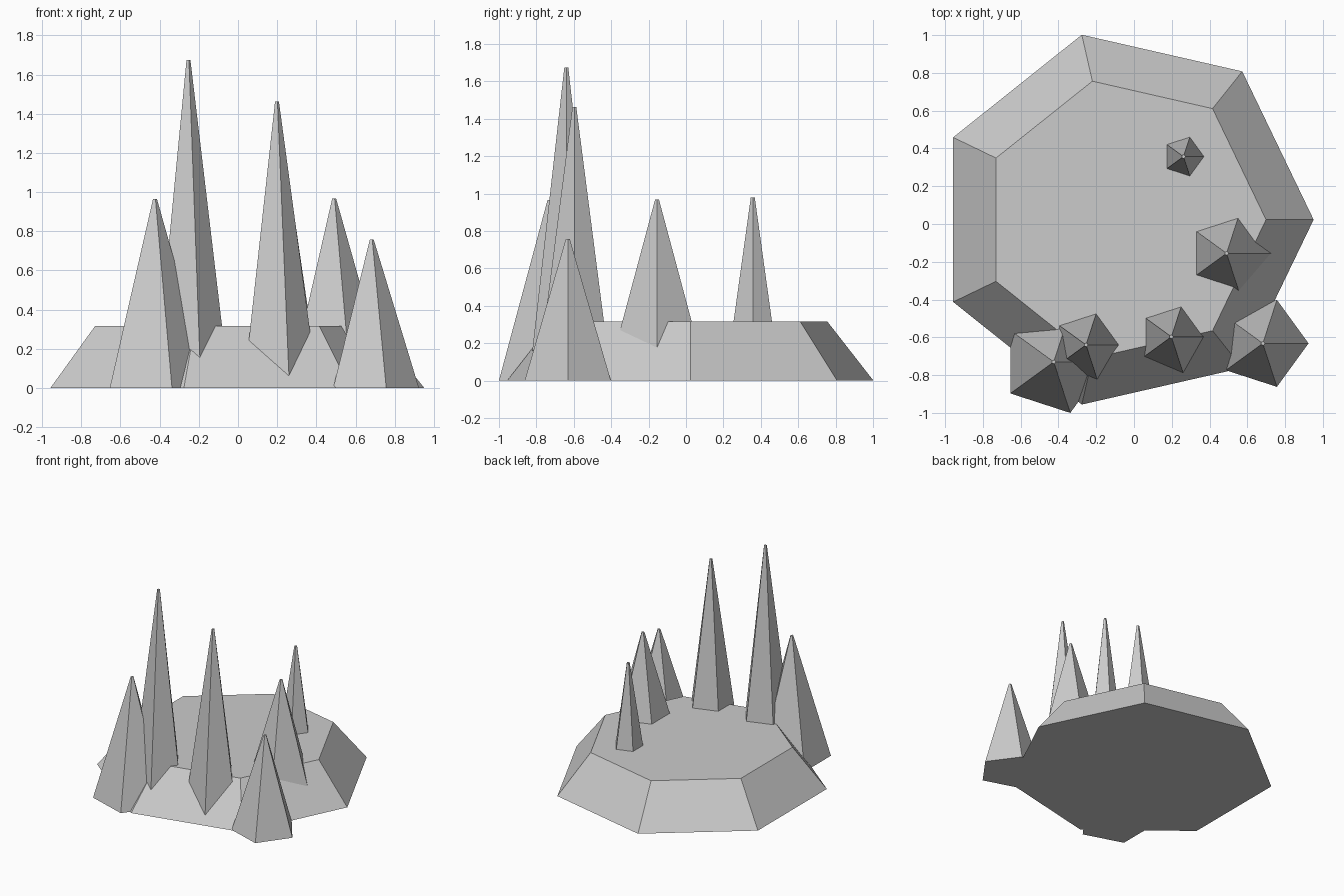
import bpy

if "Cube" in bpy.data.objects:
    bpy.data.objects.remove(bpy.data.objects["Cube"])


def frustum(name, sides, x, y, r_bottom, r_top, height):
    """Flat-faced tapered prism standing on z = 0, first corner towards +x."""
    bpy.ops.mesh.primitive_cone_add(vertices=sides, radius1=r_bottom, radius2=r_top,
                                    depth=height, location=(x, y, height / 2))
    ob = bpy.context.object
    ob.name = name
    # turn the mesh so that one corner points along +x
    v = min(ob.data.vertices, key=lambda p: p.co.z)
    if abs(v.co.x) < 1e-4 or v.co.y > 0.99 * r_bottom:
        ob.rotation_euler.z = -1.5707963
    return ob


# Seven-sided rock slab
frustum("rock_base", 7, -0.053, 0.023, 1.004, 0.752, 0.315)

# Five-sided spikes: x, y, radius at ground, height
spikes = [
    (-0.425, -0.73, 0.284, 0.965),
    (-0.254, -0.64, 0.21, 1.675),
    (0.198, -0.597, 0.209, 1.462),
    (0.49, -0.155, 0.284, 0.967),
    (0.682, -0.632, 0.242, 0.757),
    (0.262, 0.357, 0.154, 0.98),
]
for i, (x, y, r, h) in enumerate(spikes):
    frustum(f"spike_{i + 1}", 5, x, y, r, 0.011, h)
